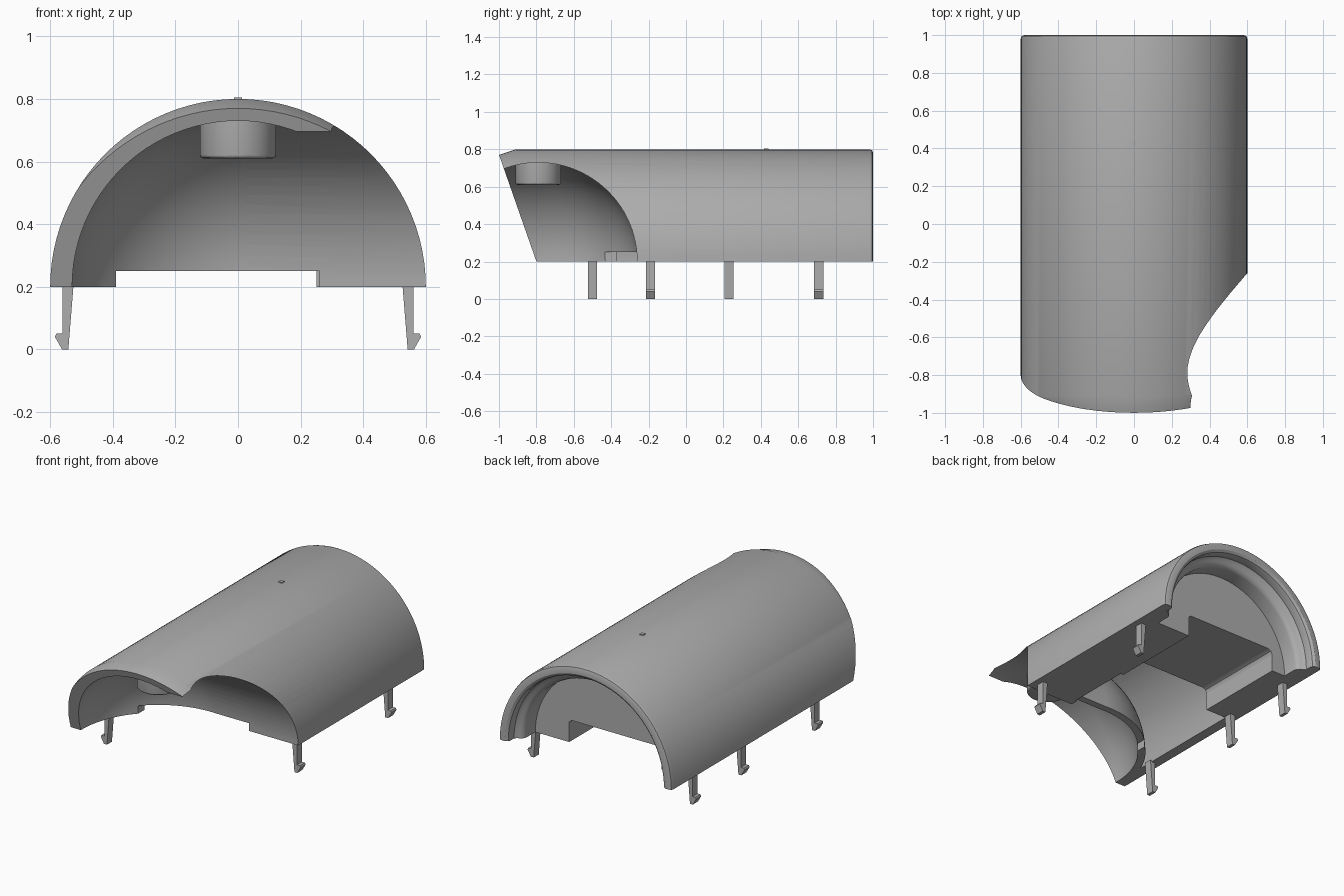
import bpy, bmesh
from math import pi, radians
from mathutils import Matrix, Vector

if "Cube" in bpy.data.objects:
    bpy.data.objects.remove(bpy.data.objects["Cube"])

grey = bpy.data.materials.new("plain grey")
grey.use_nodes = True
GREY = (0.42, 0.42, 0.42, 1)
grey.diffuse_color = GREY
grey.node_tree.nodes["Principled BSDF"].inputs["Base Color"].default_value = GREY

AXIS_Z = 0.2          # height of the shell's axis
BEND_Y = -0.79        # centre of the side-facing bend


def finish(name, bm):
    bmesh.ops.recalc_face_normals(bm, faces=bm.faces)
    mesh = bpy.data.meshes.new(name)
    bm.to_mesh(mesh)
    bm.free()
    mesh.materials.append(grey)
    obj = bpy.data.objects.new(name, mesh)
    bpy.context.collection.objects.link(obj)
    return obj


def lathe(name, profile, steps=96):
    """Revolve (radius, y) points about the lengthwise axis."""
    bm = bmesh.new()
    verts = [bm.verts.new((r, y, AXIS_Z)) for r, y in profile]
    edges = [bm.edges.new(pair) for pair in zip(verts, verts[1:])]
    bmesh.ops.spin(bm, geom=verts + edges, cent=(0, 0, AXIS_Z), axis=(0, 1, 0),
                   angle=2 * pi, steps=steps, use_duplicate=False)
    bmesh.ops.remove_doubles(bm, verts=bm.verts, dist=0.0001)
    return finish(name, bm)


def capsule(name, radius):
    """Bore open to the front with a half-ball rear end."""
    arc = [Vector((0, radius)) @ Matrix.Rotation(i * pi / 48, 2) for i in range(25)]
    ball = [(abs(p.x), BEND_Y + p.y) for p in arc]
    ball[0], ball[-1] = (0, BEND_Y + radius), (radius, BEND_Y)
    return lathe(name, ball + [(radius, -1.5), (0, -1.5)])


def side_bore(name, radius, start):
    """Bore running out to the left side."""
    bm = bmesh.new()
    place = Matrix.Translation(((start + 1) / 2, BEND_Y, AXIS_Z)) @ Matrix.Rotation(pi / 2, 4, 'Y')
    bmesh.ops.create_cone(bm, cap_ends=True, segments=96, radius1=radius, radius2=radius,
                          depth=1 - start, matrix=place)
    return finish(name, bm)


def prism(name, points, axis, low, high):
    """Extrude an outline along x or y."""
    bm = bmesh.new()
    put = (lambda a, b: (low, a, b)) if axis == 'x' else (lambda a, b: (a, low, b))
    face = bm.faces.new([bm.verts.new(put(a, b)) for a, b in points])
    moved = bmesh.ops.extrude_face_region(bm, geom=[face])["geom"]
    shift = (high - low, 0, 0) if axis == 'x' else (0, high - low, 0)
    bmesh.ops.translate(bm, vec=shift, verts=[v for v in moved if isinstance(v, bmesh.types.BMVert)])
    return finish(name, bm)


def box(name, x, y, z):
    return prism(name, [(x[0], z[0]), (x[1], z[0]), (x[1], z[1]), (x[0], z[1])], 'y', *y)


def cut(target, *cutters):
    """Subtract each cutter and discard it."""
    for cutter in cutters:
        mod = target.modifiers.new("cut", 'BOOLEAN')
        mod.operation, mod.solver, mod.object = 'DIFFERENCE', 'EXACT', cutter
        bpy.context.view_layer.update()
        graph = bpy.context.evaluated_depsgraph_get()
        mesh = bpy.data.meshes.new_from_object(target.evaluated_get(graph))
        target.modifiers.clear()
        target.data = mesh
        bpy.data.objects.remove(cutter)


def smooth(obj, angle=30):
    bpy.ops.object.select_all(action='DESELECT')
    obj.select_set(True)
    bpy.context.view_layer.objects.active = obj
    bpy.ops.object.shade_smooth_by_angle(angle=radians(angle))


# Shell: chamfered nose, rounded back rim, stepped groove and bulkhead
shell = lathe("shell", [
    (0, -1.02), (0.563, -1.02), (0.6, -0.91), (0.6, 0.98), (0.595, 0.995), (0.58, 1),
    (0.555, 1), (0.54, 0.99), (0.535, 0.975), (0.535, 0.94), (0.52, 0.925), (0.505, 0.92),
    (0.49, 0.905), (0.485, 0.89), (0.485, 0.8), (0, 0.8)])

# Rear compartment, bounded by the bend's wall and the left ledge
compartment = lathe("compartment", [(0, -0.78), (0.535, -0.78), (0.535, 0.2), (0, 0.2)])
cut(compartment, capsule("bend_wall", 0.575), side_bore("side_wall", 0.574, -0.02),
    box("ledge", (0.27, 1), (-1, 1), (-1, 1)))

cut(shell,
    box("underside", (-1, 1), (-2, 2), (-1, AXIS_Z)),
    prism("nose_slant", [(-0.8 + 0.07, 0), (-1.073, 0.98), (-2, 0.98), (-2, 0)], 'x', -1, 1),
    capsule("front_bore", 0.53), side_bore("left_bore", 0.529, -0.02),
    compartment,
    prism("tray", [(-0.39, 0.1), (0.25, 0.1), (0.25, 0.325), (0.235, 0.34),
                   (-0.36, 0.34), (-0.38, 0.33), (-0.39, 0.31)], 'y', 0.1, 1.2),
    box("cable_gap", (-0.39, 0.26), (-0.5, 0.15), (0.1, 0.25)))
smooth(shell)

# Round fitting hanging under the nose
bm = bmesh.new()
bmesh.ops.create_cone(bm, cap_ends=True, segments=48, radius1=0.122, radius2=0.122, depth=0.17,
                      matrix=Matrix.Translation((0, -0.79, 0.695)))
rim = [e for e in bm.edges if all(v.co.z < 0.65 for v in e.verts)]
bmesh.ops.bevel(bm, geom=rim, offset=0.012, segments=3, affect='EDGES', profile=0.5)
smooth(finish("round_fitting", bm))

# Small marker on the crown
box("crown_marker", (-0.012, 0.012), (0.418, 0.442), (0.78, 0.805))

# Snap-fit legs with outward hooks
leg_outline = [(0.525, 0.21), (0.56, 0.21), (0.56, 0.05), (0.58, 0.05),
               (0.585, 0.04), (0.562, 0), (0.542, 0)]
for side, word, rows in ((1, "left", (-0.19, 0.71)), (-1, "right", (-0.5, 0.23, 0.71))):
    for i, y in enumerate(rows):
        outline = [(side * x, z) for x, z in leg_outline]
        prism(f"{word}_snap_leg_{i + 1}", outline, 'y', y - 0.025, y + 0.025)
